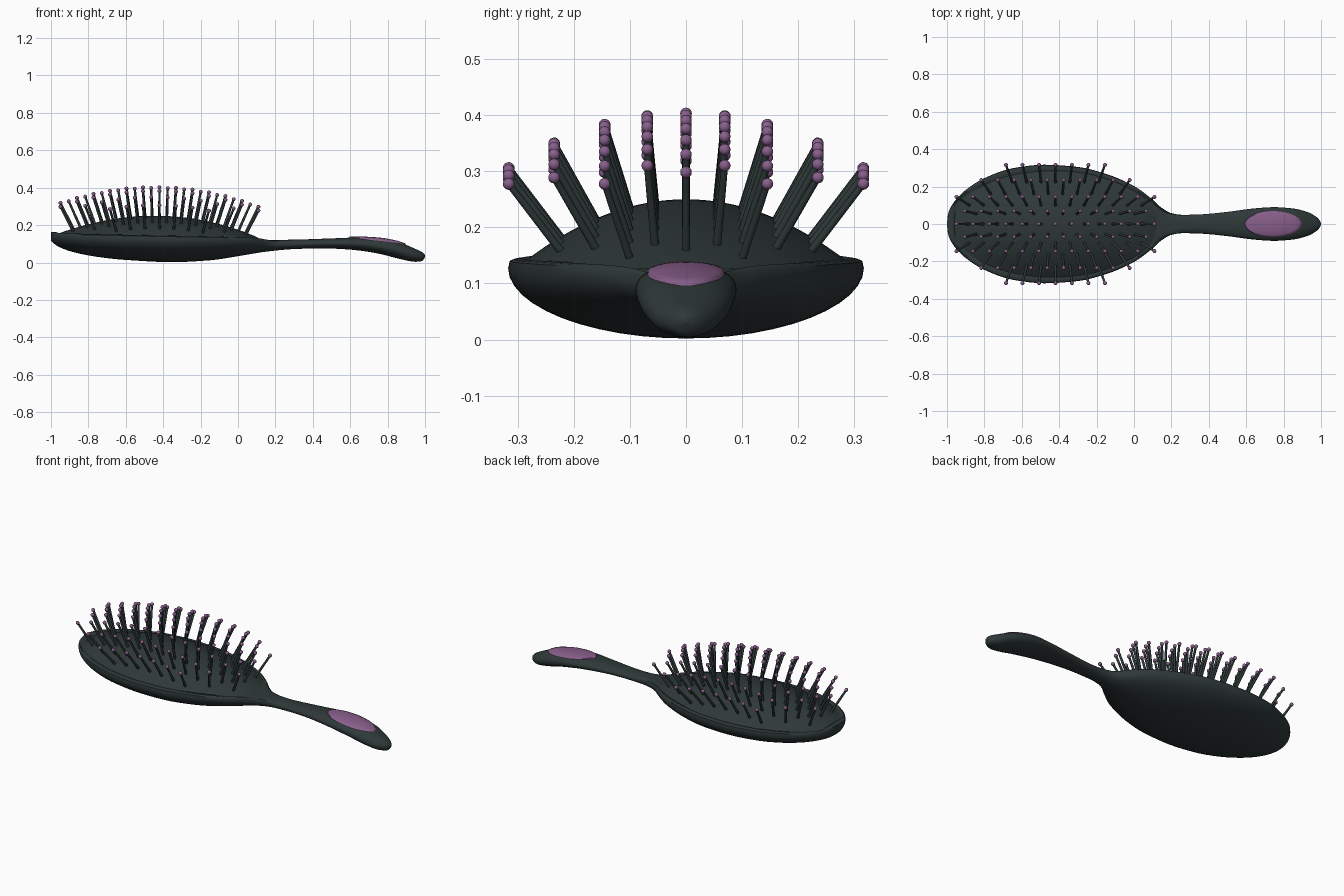
import bpy, bmesh, math
from mathutils import Vector, Matrix

if "Cube" in bpy.data.objects:
    bpy.data.objects.remove(bpy.data.objects["Cube"])


def material(name, rgb):
    m = bpy.data.materials.new(name)
    m.diffuse_color = (*rgb, 1)
    m.use_nodes = True
    m.node_tree.nodes["Principled BSDF"].inputs["Base Color"].default_value = m.diffuse_color
    return m


DARK = material("dark_green_grey", (0.028, 0.040, 0.040))
PURPLE = material("muted_purple", (0.25, 0.115, 0.26))


def finish(name, bm, mat, angle=40):
    bmesh.ops.recalc_face_normals(bm, faces=bm.faces)
    me = bpy.data.meshes.new(name)
    bm.to_mesh(me)
    bm.free()
    me.materials.append(mat)
    ob = bpy.data.objects.new(name, me)
    bpy.context.collection.objects.link(ob)
    bpy.ops.object.select_all(action='DESELECT')
    ob.select_set(True)
    bpy.context.view_layer.objects.active = ob
    bpy.ops.object.shade_smooth_by_angle(angle=math.radians(angle))
    return ob


def curve(pts):
    """Smooth monotone interpolation through (x, value) points."""
    n = len(pts)
    d = [(pts[i + 1][1] - pts[i][1]) / (pts[i + 1][0] - pts[i][0]) for i in range(n - 1)]
    m = [d[0]] + [2 * a * b / (a + b) if a * b > 0 else 0 for a, b in zip(d, d[1:])] + [d[-1]]

    def f(x):
        x = min(max(x, pts[0][0]), pts[-1][0])
        i = max(k for k in range(n - 1) if pts[k][0] <= x)
        h = pts[i + 1][0] - pts[i][0]
        t = (x - pts[i][0]) / h
        return ((2*t**3 - 3*t*t + 1) * pts[i][1] + (t**3 - 2*t*t + t) * h * m[i]
                + (3*t*t - 2*t**3) * pts[i + 1][1] + (t**3 - t*t) * h * m[i + 1])
    return f


# Outline and side profile of the body
W = [(-1, 0.004), (-.995, .05), (-.98, .09), (-.95, .133), (-.9, .182), (-.8, .245), (-.65, .298),
     (-.48, .317), (-.3, .305), (-.15, .268), (0, .203), (.1, .13), (.15, .085), (.2, .058),
     (.26, .049), (.35, .051), (.5, .065), (.65, .084), (.75, .09), (.85, .083), (.93, .063),
     (.975, .038), (.995, .016), (1, .003)]
width = curve(W)
top = curve([(-1, .163), (-.8, .156), (-.48, .149), (-.15, .143), (.1, .135), (.2, .123), (.3, .123),
             (.5, .129), (.65, .134), (.75, .129), (.85, .112), (.95, .072), (.99, .052), (1, .04)])
bottom = curve([(-1, .118), (-.98, .098), (-.95, .08), (-.87, .053), (-.75, .03), (-.6, .014),
                (-.35, .002), (-.15, .012), (0, .034), (.15, .058), (.3, .072), (.45, .076),
                (.6, .069), (.75, .048), (.87, .018), (.95, .004), (.985, .008), (1, .03)])
handle = curve([(.08, 0), (.3, 1)])      # 0 on the head, 1 on the handle


def upper(x, v):
    """Height of the top skin at v = y / half width."""
    h, t, b = handle(x), top(x), bottom(x)
    mid = t - ((1 - h) * min(.022, .4 * (t - b)) + h * .5 * (t - b))
    p = 6 - 3.8 * h
    return mid, mid + (t - mid) * max(0, 1 - abs(v) ** p) ** (1 / p)


# Body: head and handle lofted in one piece
bm = bmesh.new()
SEG = 48
rings = []
xs = [a[0] + (b[0] - a[0]) * k / 4 for a, b in zip(W, W[1:]) for k in range(4)] + [1]
for x in xs:
    w, b, ring = width(x), bottom(x), []
    for i in range(SEG):
        a = 2 * math.pi * i / SEG
        v = math.cos(a)
        mid, z = upper(x, v)
        if math.sin(a) < 0:
            z = mid + (mid - b) * math.sin(a)
        elif abs(v) < .91:
            z -= .008 * (1 - handle(x)) * (x > -.96)   # groove inside the rim
        ring.append(bm.verts.new((x, w * v, z)))
    rings.append(ring)
for r, s in zip(rings, rings[1:]):
    for i in range(SEG):
        j = (i + 1) % SEG
        bm.faces.new((r[i], r[j], s[j], s[i]))
bm.faces.new(rings[0])
bm.faces.new(rings[-1])
finish("brush_body", bm, DARK, 50)


def disc(bm, outline, height, steps):
    """Concentric-ring disc; outline(a) gives (x, y), steps are radius fractions."""
    n, (cx, cy) = 64, outline(None)
    prev = None
    for s in steps:
        ring = []
        for i in range(n):
            ox, oy = outline(2 * math.pi * i / n)
            x, y = cx + (ox - cx) * s, cy + (oy - cy) * s
            ring.append(bm.verts.new((x, y, height(x, y, s))))
        if prev:
            for i in range(n):
                j = (i + 1) % n
                bm.faces.new((prev[i], prev[j], ring[j], ring[i]))
        prev = ring
    c = bm.verts.new((cx, cy, height(cx, cy, 0)))
    for i in range(n):
        bm.faces.new((prev[i], prev[(i + 1) % n], c))


# Domed cushion inside the rim
PX, PL = -.42, .545


def pad_outline(a):
    if a is None:
        return PX, 0
    x = PX + PL * math.cos(a)
    return x, math.copysign(min(.287 * abs(math.sin(a)) ** .95, max(width(x) - .026, 0)), math.sin(a))


def pad_z(x, y):
    q = ((x - PX) / PL) ** 2 + (y / .287) ** 2
    return top(x) - .008 + .11 * max(0, 1 - q)


bm = bmesh.new()
disc(bm, pad_outline, lambda x, y, s: pad_z(x, y), [1 - k / 14 for k in range(14)])
finish("cushion_pad", bm, DARK, 60)

# Purple thumb oval lying on the handle
bm = bmesh.new()
disc(bm, lambda a: (.745, 0) if a is None else (.745 + .153 * math.cos(a), .07 * math.sin(a)),
     lambda x, y, s: upper(x, y / width(x))[1] + (-.003 if s > .99 else .005),
     [1, .97, .85, .7, .55, .4, .25, .1])
finish("thumb_oval", bm, PURPLE, 60)

# Bristles fan out from the cushion in staggered rows, each with a ball tip
pins, balls = bmesh.new(), bmesh.new()
ROWS = [(0, 0, 12), (.055, .014, 11), (.1, .045, 12), (.16, .075, 9), (.222, .094, 6)]
for y0, lean, kmax in ROWS:
    for side in ((1, -1) if y0 else (1,)):
        for k in range(-kmax, kmax + 1, 2):
            x0 = PX + k * .0383
            base = Vector((x0, side * y0, pad_z(x0, y0) - .004))
            dx = k * .0058
            d = Vector((dx, side * lean, math.sqrt(.157 ** 2 - dx * dx - lean * lean)))
            tip = base + d
            rot = d.to_track_quat('Z', 'Y').to_matrix().to_4x4()
            bmesh.ops.create_cone(pins, cap_ends=True, segments=10, radius1=.0075, radius2=.006,
                                  depth=d.length, matrix=Matrix.Translation((base + tip) / 2) @ rot)
            bmesh.ops.create_uvsphere(balls, u_segments=14, v_segments=8, radius=.0105,
                                      matrix=Matrix.Translation(tip) @ rot)
finish("bristles", pins, DARK)
finish("bristle_tips", balls, PURPLE, 60)
